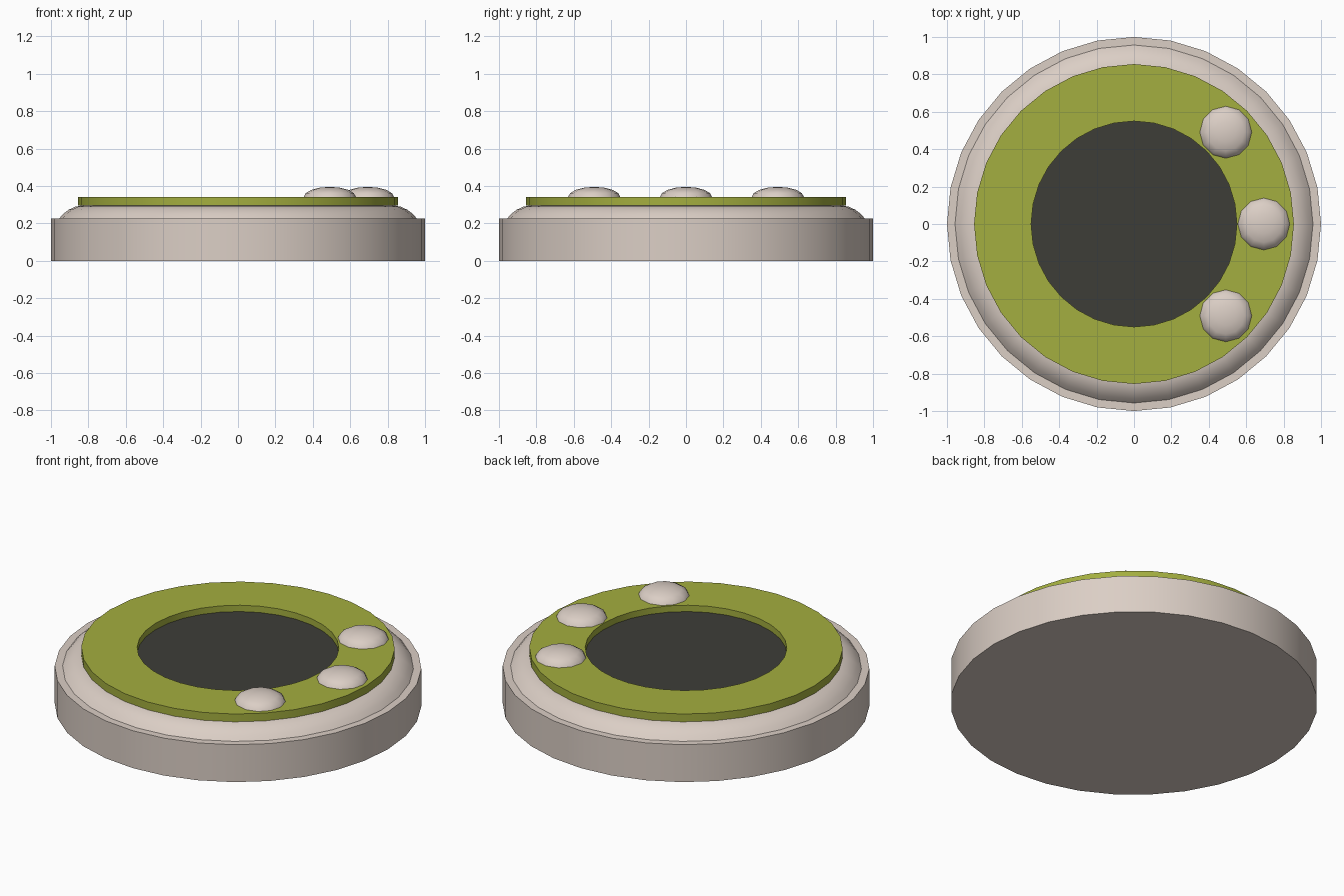
import bpy, bmesh, math

if "Cube" in bpy.data.objects:
    bpy.data.objects.remove(bpy.data.objects["Cube"])

def material(name, rgb):
    m = bpy.data.materials.new(name)
    m.diffuse_color = (*rgb, 1)
    m.use_nodes = True
    m.node_tree.nodes["Principled BSDF"].inputs["Base Color"].default_value = m.diffuse_color
    return m

STONE = material("warm grey", (0.71, 0.62, 0.56))
GREEN = material("olive green", (0.37, 0.425, 0.050))
DARK = material("charcoal", (0.048, 0.048, 0.039))

def lathe(name, profile, mat, closed=False, sides=32):
    """Revolve (radius, z) points around z; open profiles get flat end caps."""
    bm = bmesh.new()
    rings = [[bm.verts.new((r * math.cos(2 * math.pi * i / sides),
                            r * math.sin(2 * math.pi * i / sides), z))
              for i in range(sides)] for r, z in profile]
    pairs = list(zip(rings, rings[1:]))
    if closed:
        pairs.append((rings[-1], rings[0]))
    else:
        bm.faces.new(rings[0][::-1])
        bm.faces.new(rings[-1])
    for a, b in pairs:
        for i in range(sides):
            j = (i + 1) % sides
            bm.faces.new((a[i], a[j], b[j], b[i]))
    bmesh.ops.recalc_face_normals(bm, faces=bm.faces)
    return finish(name, bm, mat)

def finish(name, bm, mat):
    mesh = bpy.data.meshes.new(name)
    bm.to_mesh(mesh)
    bm.free()
    mesh.materials.append(mat)
    ob = bpy.data.objects.new(name, mesh)
    bpy.context.collection.objects.link(ob)
    bpy.ops.object.select_all(action='DESELECT')
    ob.select_set(True)
    bpy.context.view_layer.objects.active = ob
    bpy.ops.object.shade_smooth_by_angle(angle=math.radians(35))
    return ob

# Round base drum
lathe("base", [(1, 0), (1, 0.225)], STONE)

# Rounded shoulder on top of the drum
lathe("shoulder", [(0.957, 0.215), (0.957, 0.225), (0.935, 0.25), (0.905, 0.273),
                   (0.87, 0.289), (0.83, 0.296)], STONE)

# Raised green ring
lathe("green_ring", [(0.55, 0.295), (0.855, 0.295), (0.855, 0.342), (0.55, 0.342)],
      GREEN, closed=True)

# Dark face inside the ring
lathe("centre_disc", [(0.55, 0.29), (0.55, 0.304)], DARK)

# Three flattened round buttons on the right side of the ring
for n, deg in enumerate((-45, 0, 45)):
    bm = bmesh.new()
    bmesh.ops.create_uvsphere(bm, u_segments=12, v_segments=8, radius=1)
    bmesh.ops.scale(bm, vec=(0.14, 0.14, 0.055), verts=bm.verts)
    ob = finish(f"button_{n + 1}", bm, STONE)
    a = math.radians(deg)
    ob.location = (0.694 * math.cos(a), 0.694 * math.sin(a), 0.34)
